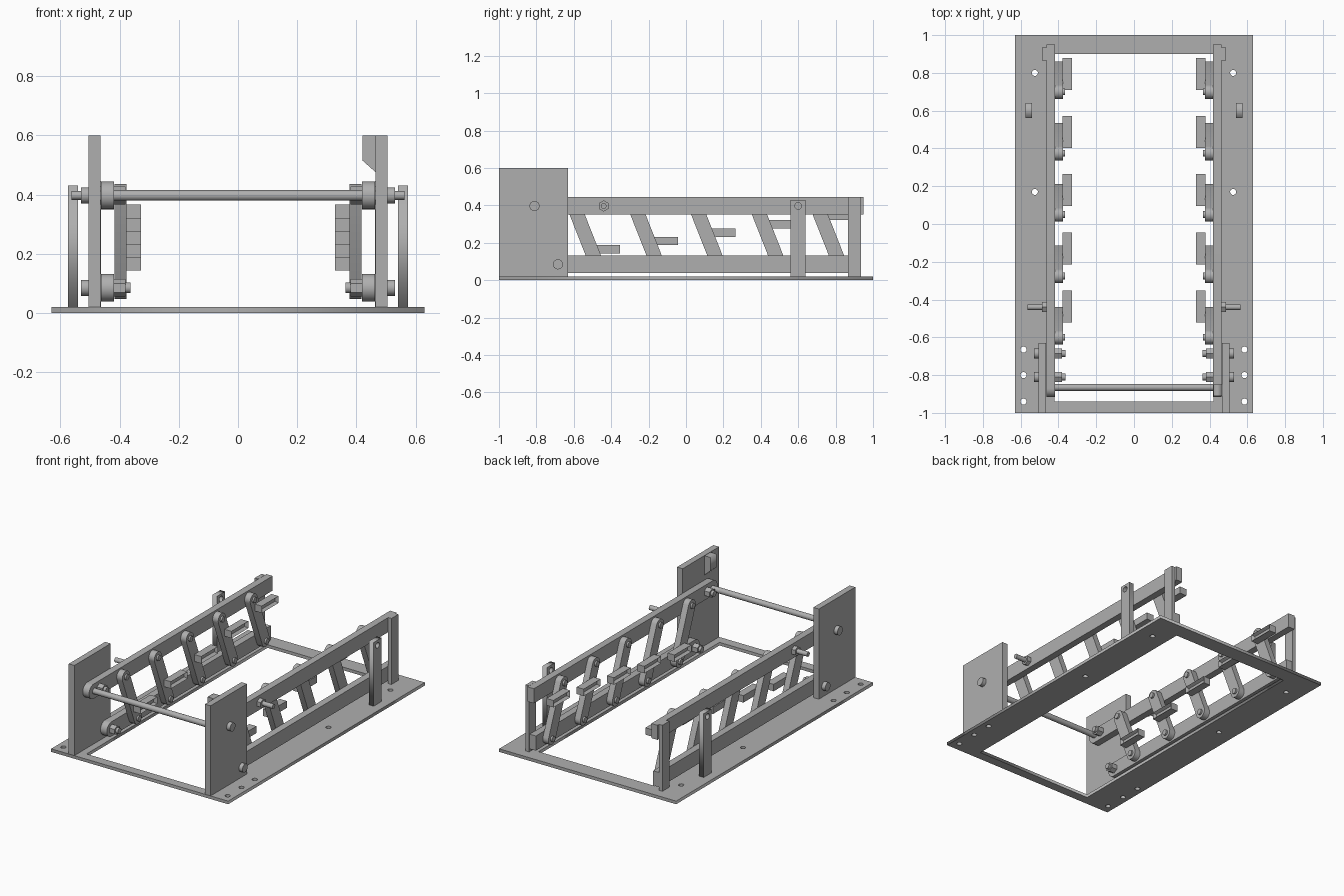
import bpy, bmesh
from math import cos, sin, pi, atan2
from mathutils import Matrix, Vector

cube = bpy.data.objects.get("Cube")
if cube:
    bpy.data.objects.remove(cube)

steel = bpy.data.materials.new("grey_steel")
steel.use_nodes = True
GREY = (0.43, 0.43, 0.43, 1)
steel.diffuse_color = GREY
steel.node_tree.nodes["Principled BSDF"].inputs["Base Color"].default_value = GREY

# local axes of a profile: u = y, v = z, thickness = x
SIDEWAYS = Matrix(((0, 0, 1, 0), (1, 0, 0, 0), (0, 1, 0, 0), (0, 0, 0, 1)))
FACING_FRONT = Matrix.Rotation(pi / 2, 4, 'X')


def add_object(name, mesh, smooth=False):
    obj = bpy.data.objects.new(name, mesh)
    bpy.context.collection.objects.link(obj)
    mesh.materials.clear()
    mesh.materials.append(steel)
    if smooth:
        bpy.ops.object.select_all(action='DESELECT')
        obj.select_set(True)
        bpy.context.view_layer.objects.active = obj
        bpy.ops.object.shade_smooth_by_angle()
    return obj


def box(name, x0, x1, y0, y1, z0, z1, recess=None):
    bm = bmesh.new()
    size = (abs(x1 - x0), y1 - y0, z1 - z0)
    bmesh.ops.create_cube(bm, size=1)
    bmesh.ops.scale(bm, vec=size, verts=bm.verts)
    bmesh.ops.translate(bm, vec=((x0 + x1) / 2, (y0 + y1) / 2, (z0 + z1) / 2), verts=bm.verts)
    if recess:
        bm.normal_update()
        face = max(bm.faces, key=lambda f: f.normal.x * recess)
        bmesh.ops.inset_region(bm, faces=[face], thickness=0.013, depth=0)
        for v in face.verts:
            v.co.x -= recess * 0.02
    mesh = bpy.data.meshes.new(name)
    bm.to_mesh(mesh)
    bm.free()
    return add_object(name, mesh)


def cylinder(name, x0, x1, y, z, r, sides=24):
    bm = bmesh.new()
    bmesh.ops.create_cone(bm, cap_ends=True, segments=sides, radius1=r, radius2=r, depth=abs(x1 - x0))
    place = Matrix.Translation(((x0 + x1) / 2, y, z)) @ SIDEWAYS
    bmesh.ops.transform(bm, matrix=place, verts=bm.verts)
    mesh = bpy.data.meshes.new(name)
    bm.to_mesh(mesh)
    bm.free()
    return add_object(name, mesh, sides > 8)


def plate(name, loops, thickness, matrix, smooth=False):
    """Extruded flat outline; loops after the first are holes."""
    curve = bpy.data.curves.new(name, 'CURVE')
    curve.dimensions = '2D'
    curve.fill_mode = 'BOTH'
    curve.extrude = thickness / 2
    for loop in loops:
        spline = curve.splines.new('POLY')
        spline.points.add(len(loop) - 1)
        for p, (u, v) in zip(spline.points, loop):
            p.co = (u, v, 0, 1)
        spline.use_cyclic_u = True
    temp = bpy.data.objects.new(name + "_outline", curve)
    bpy.context.collection.objects.link(temp)
    graph = bpy.context.evaluated_depsgraph_get()
    mesh = bpy.data.meshes.new_from_object(temp.evaluated_get(graph))
    bpy.data.objects.remove(temp)
    bpy.data.curves.remove(curve)
    bm = bmesh.new()
    bm.from_mesh(mesh)
    bmesh.ops.remove_doubles(bm, verts=bm.verts, dist=0.0001)
    bmesh.ops.transform(bm, matrix=matrix, verts=bm.verts)
    bmesh.ops.recalc_face_normals(bm, faces=bm.faces)
    bm.to_mesh(mesh)
    bm.free()
    mesh.name = name
    return add_object(name, mesh, smooth)


def rect(u0, u1, v0, v1):
    return [(u0, v0), (u1, v0), (u1, v1), (u0, v1)]


def arc(u, v, r, start, sweep, n):
    return [(u + r * cos(start + sweep * i / n), v + r * sin(start + sweep * i / n)) for i in range(n + 1)]


def circle(u, v, r):
    return arc(u, v, r, 0, 2 * pi, 20)[:-1]


def at_x(x):
    return Matrix.Translation((x, 0, 0)) @ SIDEWAYS


TOP_Z, LOW_Z = 0.397, 0.085

# base frame with mounting holes
holes = [circle(s * x, y, 0.016) for s in (1, -1) for x, y in
         ((0.525, 0.8), (0.525, 0.17), (0.585, -0.665), (0.585, -0.8), (0.585, -0.94))]
plate("base_frame", [rect(-0.63, 0.63, -1, 1), rect(-0.42, 0.42, -0.94, 0.9)] + holes,
      0.02, Matrix.Translation((0, 0, 0.01)))

# cross rod and the single chamfered stop block
cylinder("cross_rod", -0.42, 0.42, -0.865, TOP_Z, 0.018)
plate("stop_block", [[(0.465, 0.475), (0.465, 0.6), (0.42, 0.6), (0.42, 0.515)]], 0.06,
      Matrix.Translation((0, -0.88, 0)) @ FACING_FRONT)

for s, side in ((1, "left"), (-1, "right")):
    # upright plates and posts
    box(side + "_front_plate", s * 0.465, s * 0.505, -1, -0.63, 0.02, 0.6)
    box(side + "_rear_post", s * 0.462, s * 0.487, 0.865, 0.935, 0.02, 0.445)
    plate(side + "_outer_post", [rect(0.56, 0.64, 0.02, 0.43), circle(0.6, TOP_Z, 0.018)],
          0.034, at_x(s * 0.557))

    # long rails, rounded at the front
    for name, y0, y1, z in (("top_rail", -0.87, 0.95, TOP_Z), ("lower_rail", -0.69, 0.93, LOW_Z)):
        outline = arc(y0, z, 0.047, pi / 2, pi, 14) + [(y1, z - 0.047), (y1, z + 0.047)]
        plate(side + "_" + name, [outline], 0.045, at_x(s * 0.4405), True)

    # bolts that hold the rails to the front plates
    for y, z in ((-0.81, TOP_Z), (-0.685, LOW_Z)):
        cylinder(side + "_bolt_head", s * 0.505, s * 0.53, y, z, 0.027)
        cylinder(side + "_bolt_nut", s * 0.38, s * 0.42, y, z, 0.03, 6)
        cylinder(side + "_bolt_end", s * 0.363, s * 0.39, y, z, 0.018)

    # side pin with hex collar
    cylinder(side + "_pin_collar", s * 0.46, s * 0.488, -0.44, TOP_Z, 0.03, 6)
    cylinder(side + "_side_pin", s * 0.45, s * 0.563, -0.44, TOP_Z, 0.015)

    # slanted arms with pivots and stepped pads
    for i in range(5):
        top = Vector((-0.6 + 0.325 * i, TOP_Z))
        low = Vector((-0.477 + 0.325 * i, LOW_Z))
        d = low - top
        a = atan2(d.y, d.x)
        outline = arc(*low, 0.038, a - pi / 2, pi, 12) + arc(*top, 0.038, a + pi / 2, pi, 12)
        plate(side + "_arm", [outline], 0.04, at_x(s * 0.397), True)
        for p in (top, low):
            cylinder(side + "_arm_pivot", s * 0.366, s * 0.42, p.x, p.y, 0.018)
        y, z = -0.522 + 0.308 * i, 0.143 + 0.0445 * i
        box(side + "_pad", s * 0.327, s * 0.378, y, y + 0.17, z, z + 0.0445, recess=-s)
